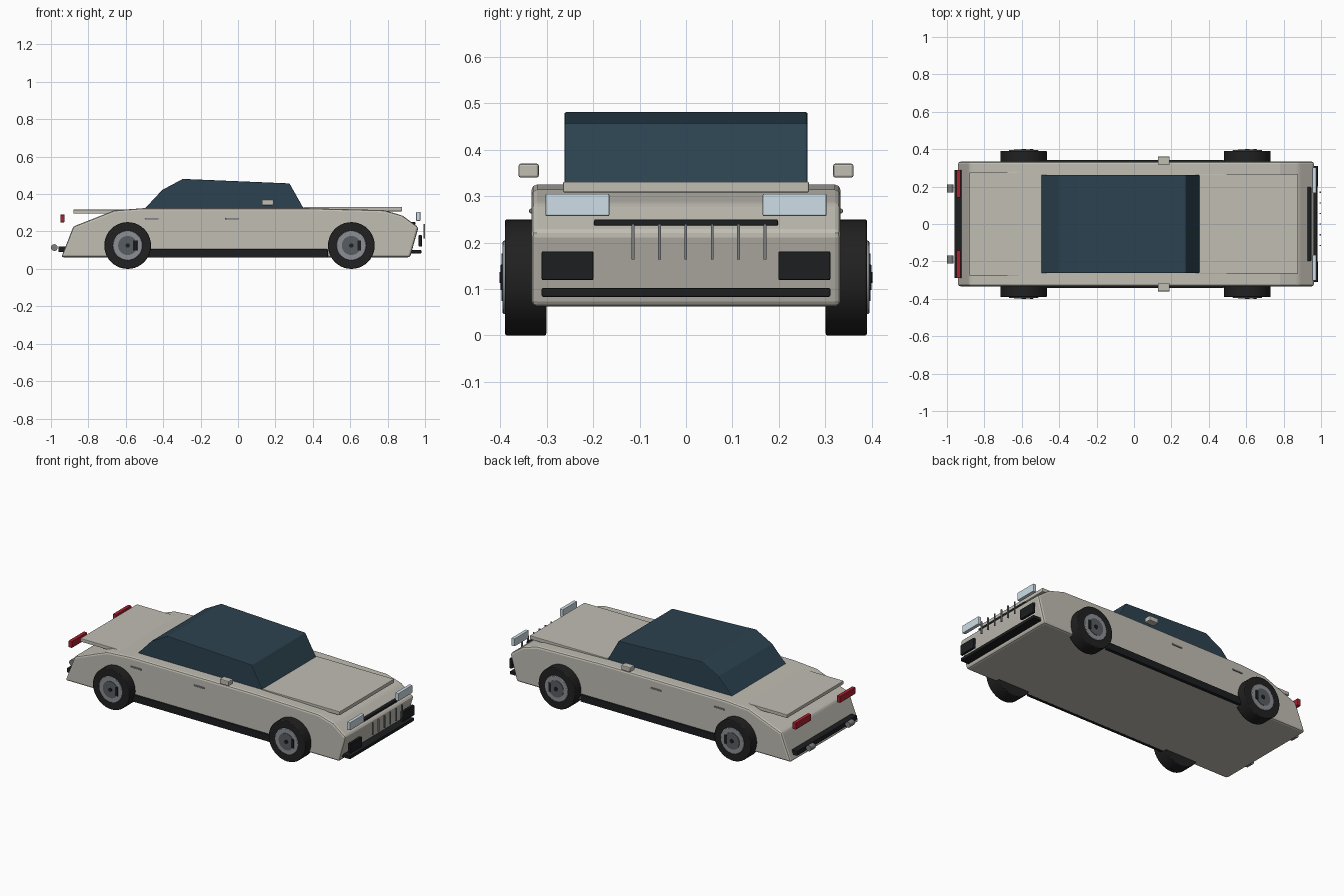
import bpy, bmesh
from math import pi, radians

if "Cube" in bpy.data.objects:
    bpy.data.objects.remove(bpy.data.objects["Cube"])


def mat(name, col):
    m = bpy.data.materials.new(name)
    m.diffuse_color = (*col, 1)
    m.use_nodes = True
    m.node_tree.nodes["Principled BSDF"].inputs["Base Color"].default_value = m.diffuse_color
    return m


PAINT = mat("paint", (0.53, 0.51, 0.45))
GLASS = mat("dark_glass", (0.025, 0.055, 0.08))
BLACK = mat("black_trim", (0.012, 0.013, 0.015))
RUBBER = mat("rubber", (0.015, 0.015, 0.015))
RIM = mat("rim_grey", (0.26, 0.28, 0.3))
HUB = mat("hub_grey", (0.1, 0.11, 0.12))
LAMP = mat("lamp", (0.62, 0.73, 0.79))
RED = mat("tail_red", (0.4, 0.015, 0.03))
STEEL = mat("steel", (0.2, 0.21, 0.22))


def finish(o, name, material, bevel=0, segs=2):
    o.name = name
    o.data.materials.append(material)
    if bevel:
        b = o.modifiers.new("bevel", 'BEVEL')
        b.width, b.segments, b.limit_method = bevel, segs, 'ANGLE'
        b.angle_limit = radians(20)
    return o


def box(name, xr, yr, zr, material, bevel=0.003):
    """Box given by its x, y and z ranges."""
    bpy.ops.mesh.primitive_cube_add(size=1, location=[sum(r) / 2 for r in (xr, yr, zr)])
    o = bpy.context.object
    o.scale = [abs(r[1] - r[0]) for r in (xr, yr, zr)]
    bpy.ops.object.transform_apply(location=False, rotation=False)
    return finish(o, name, material, bevel)


def pair(name, xr, yr, zr, material, bevel=0.003):
    """The same box on both sides of the car."""
    for s, side in ((-1, "right"), (1, "left")):
        box(f"{side}_{name}", xr, sorted((s * yr[0], s * yr[1])), zr, material, bevel)


def slab(name, profile, half, material, bevel):
    """Side profile (x, z) extruded across the car's width."""
    bm = bmesh.new()
    f = bm.faces.new([bm.verts.new((x, -half, z)) for x, z in profile])
    r = bmesh.ops.extrude_face_region(bm, geom=[f])
    vs = [v for v in r["geom"] if isinstance(v, bmesh.types.BMVert)]
    bmesh.ops.translate(bm, verts=vs, vec=(0, 2 * half, 0))
    bmesh.ops.recalc_face_normals(bm, faces=bm.faces)
    me = bpy.data.meshes.new(name)
    bm.to_mesh(me)
    bm.free()
    o = bpy.data.objects.new(name, me)
    bpy.context.collection.objects.link(o)
    return finish(o, name, material, bevel)


def disc(name, x, z, r, y0, y1, material, bevel=0, verts=40):
    """Cylinder lying along y."""
    bpy.ops.mesh.primitive_cylinder_add(vertices=verts, radius=r, depth=abs(y1 - y0),
                                        location=(x, (y0 + y1) / 2, z), rotation=(pi / 2, 0, 0))
    bpy.ops.object.shade_smooth_by_angle(angle=radians(35))
    return finish(bpy.context.object, name, material, bevel)


# Body shell and cabin
slab("body", [(-0.945, 0.062), (-0.88, 0.227), (-0.66, 0.313), (-0.5, 0.325), (0.35, 0.325),
              (0.78, 0.314), (0.88, 0.285), (0.965, 0.222), (0.92, 0.062)], 0.333, PAINT, 0.012)
slab("cabin", [(-0.505, 0.315), (-0.405, 0.422), (-0.295, 0.481), (0.275, 0.457),
               (0.355, 0.315)], 0.262, GLASS, 0.004)

# Hood and trunk lids
box("hood", (0.35, 0.877), (-0.265, 0.265), (0.308, 0.331), PAINT)
box("trunk_lid", (-0.88, -0.5), (-0.275, 0.275), (0.296, 0.317), PAINT)

# Side trim, mirrors and door handles
pair("sill", (-0.48, 0.48), (0.32, 0.343), (0.061, 0.105), BLACK)
pair("mirror", (0.127, 0.19), (0.317, 0.361), (0.34, 0.37), PAINT, 0.005)
for n, x in (("rear", -0.46), ("front", -0.03)):
    pair(n + "_door_handle", (x - 0.036, x + 0.036), (0.325, 0.338), (0.263, 0.273), STEEL)

# Nose: lamps, grille, vents, bumper
pair("headlight", (0.953, 0.975), (0.165, 0.303), (0.257, 0.305), LAMP)
box("grille_bar", (0.922, 0.948), (-0.198, 0.198), (0.236, 0.25), BLACK)
for i in range(6):
    y = -0.114 + i * 0.0568
    box(f"grille_slat_{i + 1}", (0.992, 1.0), (y - 0.003, y + 0.003), (0.163, 0.24), STEEL, 0)
pair("front_vent", (0.966, 0.983), (0.199, 0.311), (0.119, 0.181), BLACK)
box("front_bumper", (0.915, 0.98), (-0.311, 0.311), (0.083, 0.102), BLACK)

# Tail: lamps, bumper, exhausts
pair("taillight", (-0.95, -0.927), (0.14, 0.29), (0.249, 0.29), RED)
box("rear_bumper", (-0.96, -0.92), (-0.29, 0.29), (0.091, 0.12), BLACK)
for s, side in ((-1, "right"), (1, "left")):
    disc(side + "_exhaust", -0.982, 0.114, 0.018, s * 0.168, s * 0.212, STEEL, verts=20)

# Wheels
for n, x in (("rear", -0.59), ("front", 0.606)):
    for s, side in ((-1, "right"), (1, "left")):
        w = f"{n}_{side}_"
        disc(w + "tire", x, 0.125, 0.125, s * 0.301, s * 0.39, RUBBER, 0.004)
        disc(w + "rim", x, 0.125, 0.079, s * 0.36, s * 0.395, RIM, 0.003)
        disc(w + "hub", x, 0.125, 0.051, s * 0.37, s * 0.398, HUB)
        disc(w + "cap", x, 0.125, 0.012, s * 0.37, s * 0.402, BLACK, verts=16)
        box(w + "hub_slot", (x + 0.032, x + 0.052), sorted((s * 0.38, s * 0.4)),
            (0.097, 0.153), BLACK)
